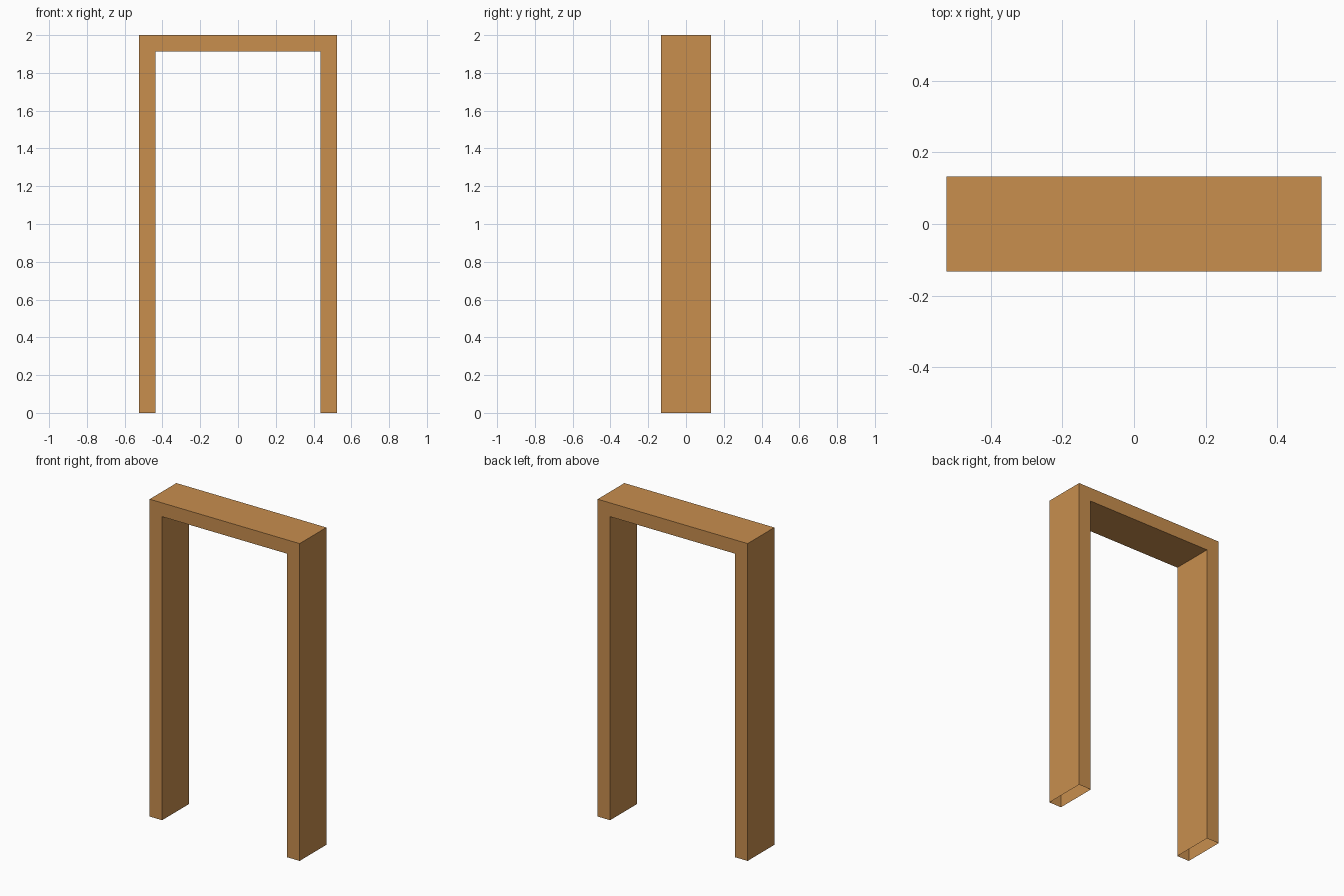
import bpy
import bmesh

cube = bpy.data.objects.get("Cube")
if cube:
    bpy.data.objects.remove(cube, do_unlink=True)

# Overall size and board thickness
HALF_W, HALF_D, HEIGHT, THICK = 0.523, 0.133, 2.0, 0.087
inner_x, inner_z = HALF_W - THICK, HEIGHT - THICK

# Wood colour
wood = bpy.data.materials.new("warm_wood")
wood.use_nodes = True
colour = (0.578, 0.271, 0.076, 1)
wood.diffuse_color = colour
wood.node_tree.nodes["Principled BSDF"].inputs["Base Color"].default_value = colour

# Door frame: arch profile with mitred corners, extruded in depth
outer = [(-HALF_W, 0), (-HALF_W, HEIGHT), (HALF_W, HEIGHT), (HALF_W, 0)]
inner = [(-inner_x, 0), (-inner_x, inner_z), (inner_x, inner_z), (inner_x, 0)]

bm = bmesh.new()


def ring(points, y):
    return [bm.verts.new((x, y, z)) for x, z in points]


front_out, front_in = ring(outer, -HALF_D), ring(inner, -HALF_D)
back_out, back_in = ring(outer, HALF_D), ring(inner, HALF_D)

# Front, outside, back and inside strips; leg ends stay open
loops = [front_in, front_out, back_out, back_in]
for k, a in enumerate(loops):
    b = loops[(k + 1) % len(loops)]
    for i in range(len(outer) - 1):
        bm.faces.new((a[i], b[i], b[i + 1], a[i + 1]))

# Make the front strip face forward, with all others consistent
bm.normal_update()
if bm.faces[:][0].normal.y > 0:
    bmesh.ops.reverse_faces(bm, faces=bm.faces[:])

mesh = bpy.data.meshes.new("door_frame")
bm.to_mesh(mesh)
bm.free()
mesh.materials.append(wood)
frame = bpy.data.objects.new("door_frame", mesh)
bpy.context.collection.objects.link(frame)
